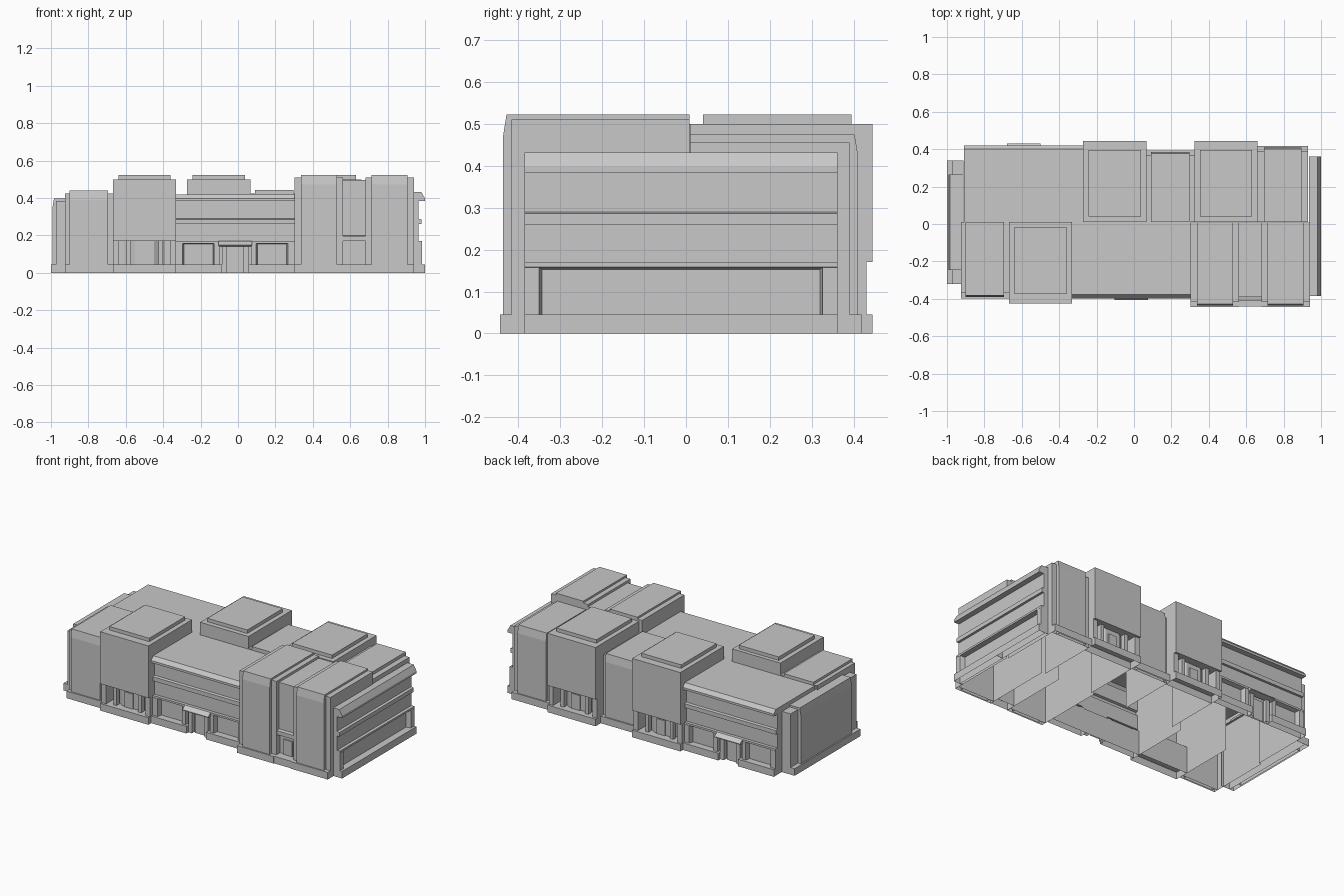
import bpy, bmesh
from math import radians
from mathutils import Matrix, Vector

if "Cube" in bpy.data.objects:
    bpy.data.objects.remove(bpy.data.objects["Cube"])

GREY = (0.58, 0.58, 0.58, 1)
mat = bpy.data.materials.new("wall grey")
mat.use_nodes = True
mat.diffuse_color = GREY
mat.node_tree.nodes["Principled BSDF"].inputs["Base Color"].default_value = GREY

BASE = 0.045      # plinth height
DECK = 0.17       # top of the ground floor
ROOF = 0.42


def side(cx, cy, degrees):
    """Local frame: x runs along the wall, -y points outward."""
    return Matrix.Translation((cx, cy, 0)) @ Matrix.Rotation(radians(degrees), 4, "Z")


def prism(name, points, lift, frame, back=None):
    """Extrude an outline; open on the ground and, below the roof, at the back depth."""
    bm = bmesh.new()
    face = bm.faces.new([bm.verts.new(p) for p in points])
    new = bmesh.ops.extrude_face_region(bm, geom=[face], use_keep_orig=True)
    verts = [g for g in new["geom"] if isinstance(g, bmesh.types.BMVert)]
    bmesh.ops.translate(bm, vec=Vector(lift), verts=verts)
    bmesh.ops.recalc_face_normals(bm, faces=bm.faces)
    gone = [f for f in bm.faces if all(v.co.z < 0.001 for v in f.verts)
            or (back is not None and all(abs(v.co.y - back) < 0.001 and v.co.z < ROOF + 0.001
                                         for v in f.verts))]
    bmesh.ops.delete(bm, geom=gone, context="FACES_ONLY")
    bm.transform(frame)
    mesh = bpy.data.meshes.new(name)
    bm.to_mesh(mesh)
    bm.free()
    mesh.materials.append(mat)
    bpy.context.collection.objects.link(bpy.data.objects.new(name, mesh))


def box(name, x, y, z, frame):
    pts = [(x[0], y[0], z[0]), (x[1], y[0], z[0]), (x[1], y[1], z[0]), (x[0], y[1], z[0])]
    prism(name, pts, (0, 0, z[1] - z[0]), frame)


def section(name, half, points, frame, back=None):
    """Sweep a (y, z) section along a wall."""
    prism(name, [(-half, y, z) for y, z in points], (2 * half, 0, 0), frame, back)


def shell(name, half, depth, front, frame):
    """Hollow building bay: roof, front outline from the top down, and side walls."""
    top = front[0][1]
    rear = [(depth, 0), (depth, min(top, ROOF))] + ([(depth, top)] if top > ROOF else [])
    section(name, half, front + rear, frame, depth)


def plinth(name, x, y, frame):
    box(name + "_plinth", x, y, (0, BASE), frame)


def facade(name, frame, half, depth, top, door):
    """Banded wall with cornice, sill courses and ground-floor windows."""
    shell(name + "_wall", half, depth, [
        (0.02, top), (0, 0.397), (0, 0.383), (0.035, 0.383),
        (0.035, 0.29), (0.02, 0.286), (0.02, 0.26), (0.035, 0.26),
        (0.035, DECK), (0.015, DECK), (0.015, 0.158), (0.045, 0.153), (0.045, 0)], frame)
    for s in (-1, 1):
        # piers with splayed window jambs
        piers = [(half, half - 0.035)] + ([(0.085, 0.112)] if door else [])
        for a, b in piers:
            splay = 0.007 if b > a else -0.007
            plan = [(a, 0.015), (b, 0.015), (b + splay, 0.045), (a, 0.045)]
            prism(name + "_pier", [(s * x, y, BASE) for x, y in plan],
                  (0, 0, 0.157 - BASE), frame)
        plinth(name, sorted((s * (0.07 if door else 0), s * half)), (0, 0.045), frame)
        if door:
            box(name + "_door_jamb", sorted((s * 0.045, s * 0.07)), (0.02, 0.045), (0, 0.145), frame)
    if door:
        section(name + "_canopy", 0.09, [
            (0.035, DECK), (0.015, DECK), (-0.01, 0.15), (-0.01, 0.145), (0.035, 0.14)], frame)
        box(name + "_door", (-0.035, 0.035), (0.037, 0.045), (0, 0.128), frame)


def slab(name, frame, half, inset, depth, low, high):
    """Solid wall bay: low frame with a taller raised panel leaning in at the top."""
    step = 0.02
    shell(name + "_frame", half, depth, [(step, low), (step, 0)], frame)
    section(name + "_panel", half - inset, [
        (depth, high), (0.008, high), (0, high - 0.05), (0, 0),
        (step, 0), (step, low), (depth, low)], frame)
    plinth(name, (-half, half), (-0.008, step), frame)


def block(name, frame, depth, cap_front, cap_back):
    """Overhanging upper storey on columns with an angled entrance bay."""
    half = 0.169
    wall = 0.09
    shell(name + "_storey", half, depth, [
        (0, 0.5), (0, DECK), (wall, DECK), (wall, 0)], frame)
    box(name + "_roof_cap", (-0.14, 0.14), (cap_front, depth - cap_back), (0.5, 0.522), frame)
    plinth(name, (-half, half), (0, wall), frame)
    for s in (-1, 1):
        box(name + "_outer_column", sorted((s * 0.138, s * half)), (0.014, wall), (BASE, DECK), frame)
        box(name + "_inner_column", sorted((s * 0.075, s * 0.098)), (0.03, 0.06), (BASE, DECK), frame)
    plan = [(-0.11, wall), (-0.05, 0.05), (0.05, 0.05), (0.11, wall)]
    prism(name + "_entrance_bay", [(x, y, BASE) for x, y in plan], (0, 0, DECK - BASE), frame)
    box(name + "_door", (-0.03, 0.03), (0.043, 0.05), (BASE, 0.14), frame)


# Banded facades, each carrying its part of the main roof
facade("front_facade", side(-0.015, -0.397, 0), 0.317, 0.407, ROOF, True)
facade("back_facade", side(-0.59, 0.42, 180), 0.32, 0.41, ROOF, True)
facade("end_facade", side(1.0, -0.012, 90), 0.373, 0.065, 0.432, False)

# Solid wall bays
slab("front_corner_bay", side(-0.797, -0.39, 0), 0.128, 0.025, 0.4, 0.425, 0.44)
slab("back_middle_bay", side(0.194, 0.385, 180), 0.129, 0.025, 0.375, 0.425, 0.443)
slab("back_corner_bay", side(0.795, 0.41, 180), 0.135, 0.035, 0.4, 0.455, 0.475)
slab("blank_end", side(-0.992, 0.01, -90), 0.33, 0.075, 0.08, 0.385, 0.397)

# Overhanging blocks
block("front_block", side(-0.5, -0.425, 0), 0.435, 0.05, 0.025)
block("back_middle_block", side(-0.103, 0.445, 180), 0.435, 0.05, 0.03)
block("back_corner_block", side(0.492, 0.445, 180), 0.435, 0.05, 0.03)

# Twin towers with a recessed entrance strip between them
for cx, tag in ((0.432, "inner"), (0.811, "outer")):
    slab(tag + "_tower", side(cx, -0.436, 0), 0.129, 0.033, 0.444, 0.51, 0.522)
strip = side(0.621, -0.41, 0)
shell("tower_link", 0.061, 0.418, [
    (0.02, 0.495), (0.02, 0.2), (0, 0.196), (0, DECK), (0.03, DECK), (0.03, 0)], strip)
box("tower_door", (-0.03, 0.03), (0.022, 0.03), (BASE, 0.14), strip)
plinth("tower_link", (-0.061, 0.061), (-0.03, 0.03), strip)
